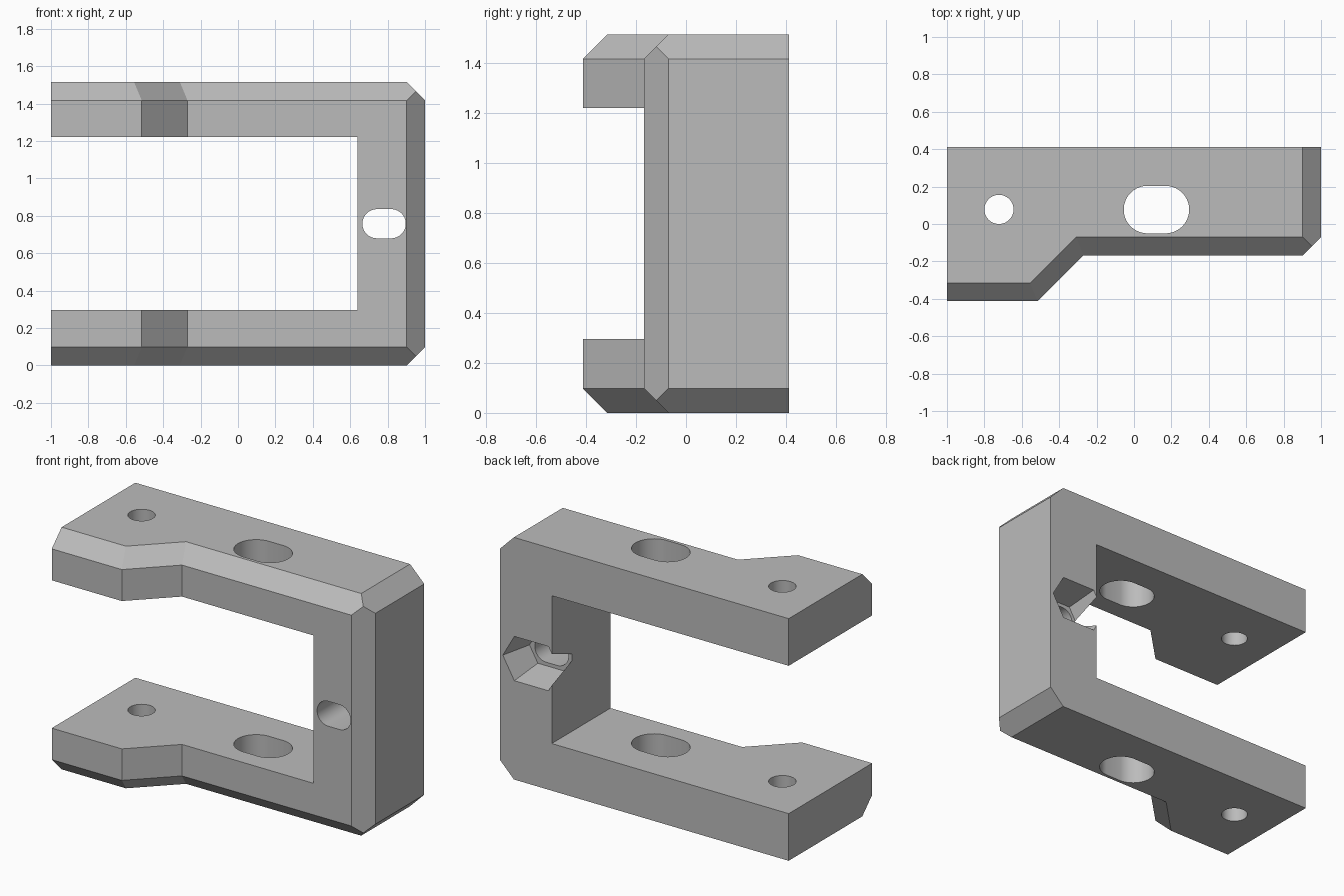
import bpy, bmesh, math

HEIGHT, BEVEL = 1.515, 0.098
BACK, FRONT, FOOT = 0.413, -0.168, -0.413
MID = HEIGHT / 2

if "Cube" in bpy.data.objects:
    bpy.data.objects.remove(bpy.data.objects["Cube"], do_unlink=True)

grey = bpy.data.materials.new("mid grey")
grey.use_nodes = True
grey.diffuse_color = (0.5, 0.5, 0.5, 1)
grey.node_tree.nodes["Principled BSDF"].inputs["Base Color"].default_value = (0.5, 0.5, 0.5, 1)


def loft(name, rings):
    """Closed solid through rings that share a point count."""
    bm = bmesh.new()
    loops = [[bm.verts.new(p) for p in ring] for ring in rings]
    for a, b in zip(loops, loops[1:]):
        for i in range(len(a)):
            j = (i + 1) % len(a)
            bm.faces.new((a[i], a[j], b[j], b[i]))
    bm.faces.new(loops[0])
    bm.faces.new(loops[-1])
    bmesh.ops.recalc_face_normals(bm, faces=bm.faces)
    mesh = bpy.data.meshes.new(name)
    bm.to_mesh(mesh)
    bm.free()
    mesh.materials.append(grey)
    obj = bpy.data.objects.new(name, mesh)
    bpy.context.collection.objects.link(obj)
    return obj


def along_z(outline, z):
    return [(x, y, z) for x, y in outline]


def along_y(outline, y):
    return [(x, y, z) for x, z in outline]


def slot(cx, cy, radius, half, sides=48):
    """Rounded outline stretched along x by half on each side."""
    points = []
    for i in range(sides):
        a = math.tau * (i + 0.5) / sides
        points.append((cx + math.copysign(half, math.cos(a)) + radius * math.cos(a),
                       cy + radius * math.sin(a)))
    return points


def nut(cx, cz, radius, half):
    """Hexagon outline stretched along x."""
    points = []
    for i in range(6):
        a = math.tau * i / 6
        points.append((cx + math.copysign(half, math.cos(a)) + radius * math.cos(a),
                       cz + radius * math.sin(a)))
    return points


def plan(inset):
    """Plan outline with its stepped front edge moved inwards."""
    k = inset * math.tan(math.pi / 8)
    return [(-1.2, BACK), (-1.2, FOOT + inset), (-0.515 - k, FOOT + inset),
            (-0.27 - k, FRONT + inset), (1.2, FRONT + inset), (1.2, BACK)]


def combine(target, tool, operation):
    mod = target.modifiers.new(tool.name, 'BOOLEAN')
    mod.operation, mod.solver, mod.object = operation, 'EXACT', tool
    bpy.context.view_layer.objects.active = target
    bpy.ops.object.modifier_apply(modifier=mod.name)
    bpy.data.objects.remove(tool, do_unlink=True)


# C-shaped body
low, high = 0.295, HEIGHT - 0.295
inner, edge = 0.64, 1 - BEVEL
c_shape = [(-1, 0), (edge, 0), (1, BEVEL), (1, HEIGHT - BEVEL), (edge, HEIGHT), (-1, HEIGHT),
           (-1, high), (inner, high), (inner, low), (-1, low)]
bracket = loft("c_bracket", [along_y(c_shape, -1), along_y(c_shape, 1)])

# Stepped front with bevelled upper and lower edges
over = 0.05
envelope = loft("front_envelope", [
    along_z(plan(BEVEL + over), -over), along_z(plan(0), BEVEL),
    along_z(plan(0), HEIGHT - BEVEL), along_z(plan(BEVEL + over), HEIGHT + over)])
combine(bracket, envelope, 'INTERSECT')

# Upright front corner bevel
corner = [(edge - 0.2, FRONT - 0.2), (1.2, FRONT - 0.2), (1.2, FRONT + BEVEL + 0.2)]
combine(bracket, loft("corner_cutter", [along_z(corner, -1), along_z(corner, 2)]), 'DIFFERENCE')

# Holes through both arms
for name, outline in (("round_hole", slot(-0.722, 0.078, 0.078, 0)),
                      ("arm_slot", slot(0.12, 0.077, 0.127, 0.048))):
    combine(bracket, loft(name, [along_z(outline, -1), along_z(outline, 2)]), 'DIFFERENCE')

# Slot through the upright
outline = slot(0.781, MID, 0.078, 0.038)
combine(bracket, loft("upright_slot", [along_y(outline, -1), along_y(outline, 1)]), 'DIFFERENCE')

# Tapered hexagonal pocket in the back
pocket = loft("nut_pocket", [along_y(nut(0.781, MID, 0.115, 0.038), BACK - 0.2),
                             along_y(nut(0.781, MID, 0.160, 0.038), BACK),
                             along_y(nut(0.781, MID, 0.160, 0.038), BACK + 0.1)])
combine(bracket, pocket, 'DIFFERENCE')

bpy.ops.object.select_all(action='DESELECT')
bracket.select_set(True)
bpy.context.view_layer.objects.active = bracket
bpy.ops.object.shade_smooth_by_angle(angle=math.radians(20))
